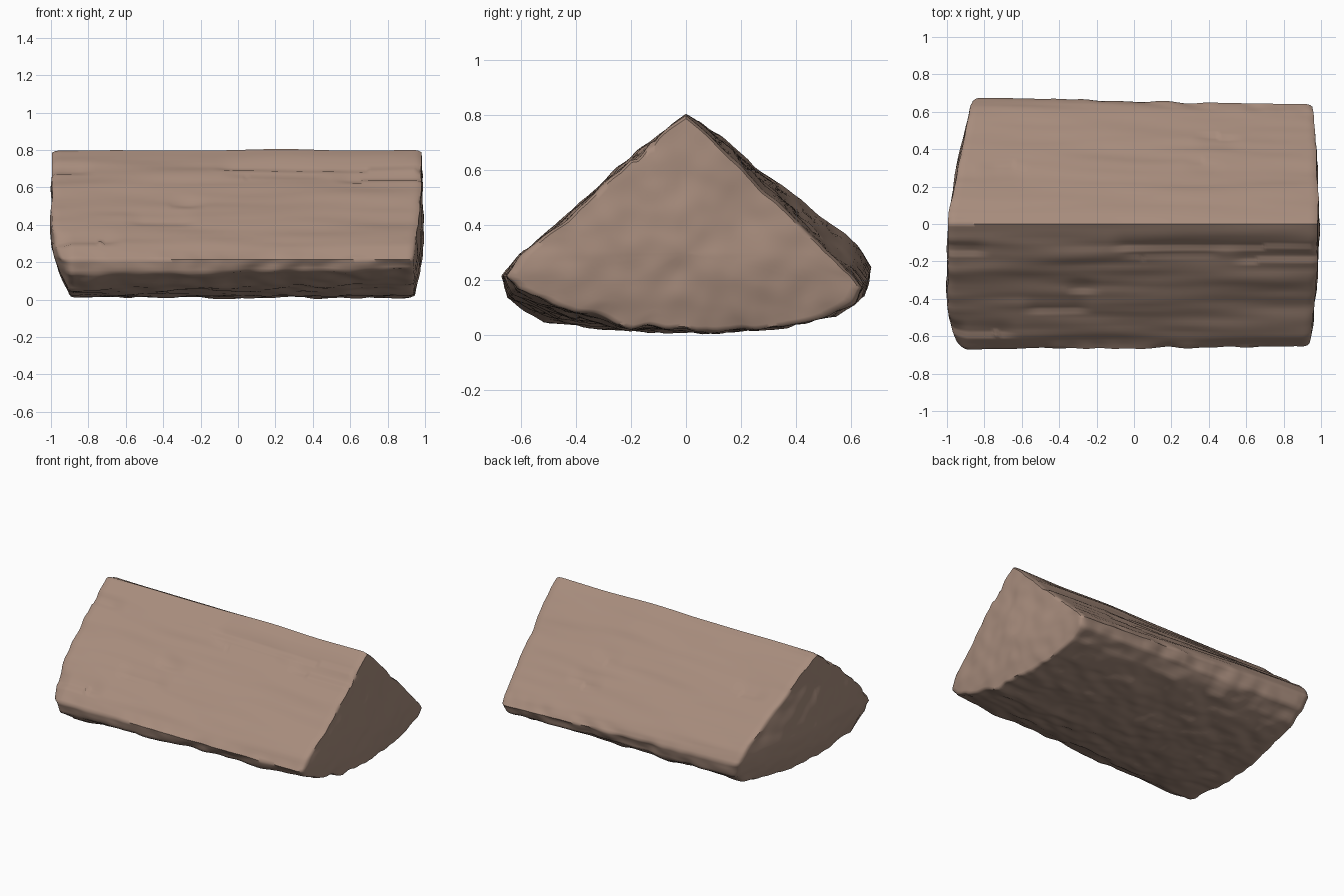
import bpy, bmesh, math
from mathutils import Vector, noise

if "Cube" in bpy.data.objects:
    bpy.data.objects.remove(bpy.data.objects["Cube"])

# Cross-sections (y, z) at the left and right ends: apex, front slope, bark underside, back slope
LEFT = [(0, .8), (-.1, .735), (-.2, .65), (-.4, .468), (-.6, .29), (-.672, .215), (-.65, .135), (-.52, .052),
        (-.2, .02), (.1, .014), (.4, .04), (.55, .085), (.65, .15), (.675, .25), (.62, .33), (.4, .505),
        (.2, .668), (.05, .78)]
RIGHT = [(0, .8), (-.1, .725), (-.2, .635), (-.4, .46), (-.6, .29), (-.652, .215), (-.62, .16), (-.42, .09),
         (-.2, .025), (.1, .016), (.35, .03), (.52, .07), (.61, .12), (.64, .17), (.6, .22), (.4, .415),
         (.2, .615), (.04, .77)]
STATIONS, RINGS, STEP = 150, 24, 0.02


def resample():
    """Matching dense outlines for both ends."""
    a, b = [], []
    n = len(LEFT)
    for i in range(n):
        p, q = Vector(LEFT[i]), Vector(LEFT[(i + 1) % n])
        r, s = Vector(RIGHT[i]), Vector(RIGHT[(i + 1) % n])
        k = max(1, round((q - p).length / STEP))
        for j in range(k):
            a.append(p.lerp(q, j / k))
            b.append(r.lerp(s, j / k))
    return a, b


def clamp(v, lo=0.0, hi=1.0):
    return max(lo, min(hi, v))


def ramp(v, lo, hi):
    t = clamp((v - lo) / (hi - lo))
    return t * t * (3 - 2 * t)


def nz(x, y, z, seed=0):
    return noise.noise(Vector((x + seed * 7.3, y + seed * 3.1, z - seed * 5.7)))


def end_x(side, y, z):
    """Uneven sawn ends: x of the end surface at a given y, z."""
    low = clamp((.3 - z) / .3) ** 1.4
    if side < 0:
        x = -.995 + .12 * clamp(y / .67) ** 1.1 + .11 * low + .045 * clamp((-y - .5) / .17)
    else:
        x = .985 - .045 * low - .02 * clamp(y / .67) - .045 * clamp(-y / .67) ** 2
    # shallow hollow below the apex
    x -= side * .012 * math.exp(-(y * y + (z - .57) ** 2) / .003)
    rough = .012 * nz(side * 3, y * 4, z * 4, 2) + .006 * nz(side * 3, y * 11, z * 11, 3)
    return x + rough


# Splinter ledges on the split faces: (side, x start, x end, height, depth)
LEDGES = [(-1, -.15, 1.1, .70, .012), (-1, .5, 1.1, .64, .012), (-1, -.1, .5, .655, .008),
          (-1, -.62, -.2, .405, .012), (-1, -.4, -.15, .50, .012), (-1, -1.1, -.75, .69, .012),
          (-1, -1.1, -.6, .30, .014), (1, .3, .6, .37, .014), (1, -.85, -.55, .56, .012), (1, .25, .5, .50, .008)]


def relief(x, y, z):
    """Outward offset: grain on the split faces, rough bark below."""
    bark = 1 - ramp(z, .19, .27)
    grain = .012 * nz(x * 1.1, y * 6, z * 6) + .006 * nz(x * 2.2, y * 17, z * 17, 1)
    for side, x0, x1, h, d in LEDGES:
        if y * side > 0:
            span = ramp(x, x0, x0 + .12) * (1 - ramp(x, x1 - .12, x1))
            dz = z - h - .012 * nz(x * 4, h * 9, 0, 4)
            if 0 < dz < .07:
                grain -= d * span * (1 - dz / .07)
    rough = .013 * nz(x * 4, y * 6, z * 6, 5) + .011 * nz(x * 9, y * 15, z * 15, 6)
    amount = bark * rough + (1 - bark) * grain * (1 - .6 * ramp(z, .7, .8))
    # broken chip at the front left corner
    amount -= .02 * (1 - ramp(x, -.96, -.88)) * ramp(-y, .5, .6)
    return amount


a, b = resample()
N = len(a)
bm = bmesh.new()
loops = []

# Log body, lofted from left to right with slightly rounded rims
for i in range(STATIONS + 1):
    t = i / STATIONS
    sec = [p.lerp(q, t) for p, q in zip(a, b)]
    rim = min(i, STATIONS - i)
    shrink = (.975, .99, .997)[rim] if rim < 3 else 1
    loop = []
    for j, p in enumerate(sec):
        tan = (sec[(j + 1) % N] - sec[j - 1]).normalized()
        x0, x1 = end_x(-1, p.x, p.y), end_x(1, p.x, p.y)
        x = x0 + (x1 - x0) * t
        p = p + Vector((tan.y, -tan.x)) * relief(x, p.x, p.y)
        wave = .008 * nz(x * 2.5, 0, 0, 8) * ramp(p.y, .6, .8)
        y, z = p.x * shrink, .3 + (p.y + wave - .3) * shrink
        loop.append(bm.verts.new((x, y, max(z, 0))))
    loops.append(loop)


def bridge(l0, l1):
    for j in range(N):
        k = (j + 1) % N
        bm.faces.new((l0[j], l0[k], l1[k], l1[j]))


for l0, l1 in zip(loops, loops[1:]):
    bridge(l0, l1)

# Sawn end faces made of rings shrinking to the centre
for side, rim in ((-1, loops[0]), (1, loops[-1])):
    prev = rim
    for r in range(1, RINGS):
        s = 1 - r / RINGS
        ring = []
        for v in rim:
            y, z = v.co.y * s, .3 + (v.co.z - .3) * s
            x = end_x(side, y, z) + side * .006 * (1 - s)
            off = v.co.x - end_x(side, v.co.y, v.co.z)
            ring.append(bm.verts.new((x + off * max(0, 1 - r / 4), y, z)))
        bridge(prev, ring)
        prev = ring
    hub = bm.verts.new((end_x(side, 0, .3) + side * .006, 0, .3))
    for j in range(N):
        bm.faces.new((prev[j], prev[(j + 1) % N], hub))

bmesh.ops.recalc_face_normals(bm, faces=bm.faces)
mesh = bpy.data.meshes.new("split_log")
bm.to_mesh(mesh)
bm.free()
mesh.shade_smooth()
mesh.set_sharp_from_angle(angle=math.radians(60))

# Single wood colour
wood = bpy.data.materials.new("brown_wood")
wood.diffuse_color = (.39, .265, .205, 1)
wood.use_nodes = True
wood.node_tree.nodes["Principled BSDF"].inputs["Base Color"].default_value = wood.diffuse_color
mesh.materials.append(wood)
log = bpy.data.objects.new("split_log", mesh)
bpy.context.collection.objects.link(log)
